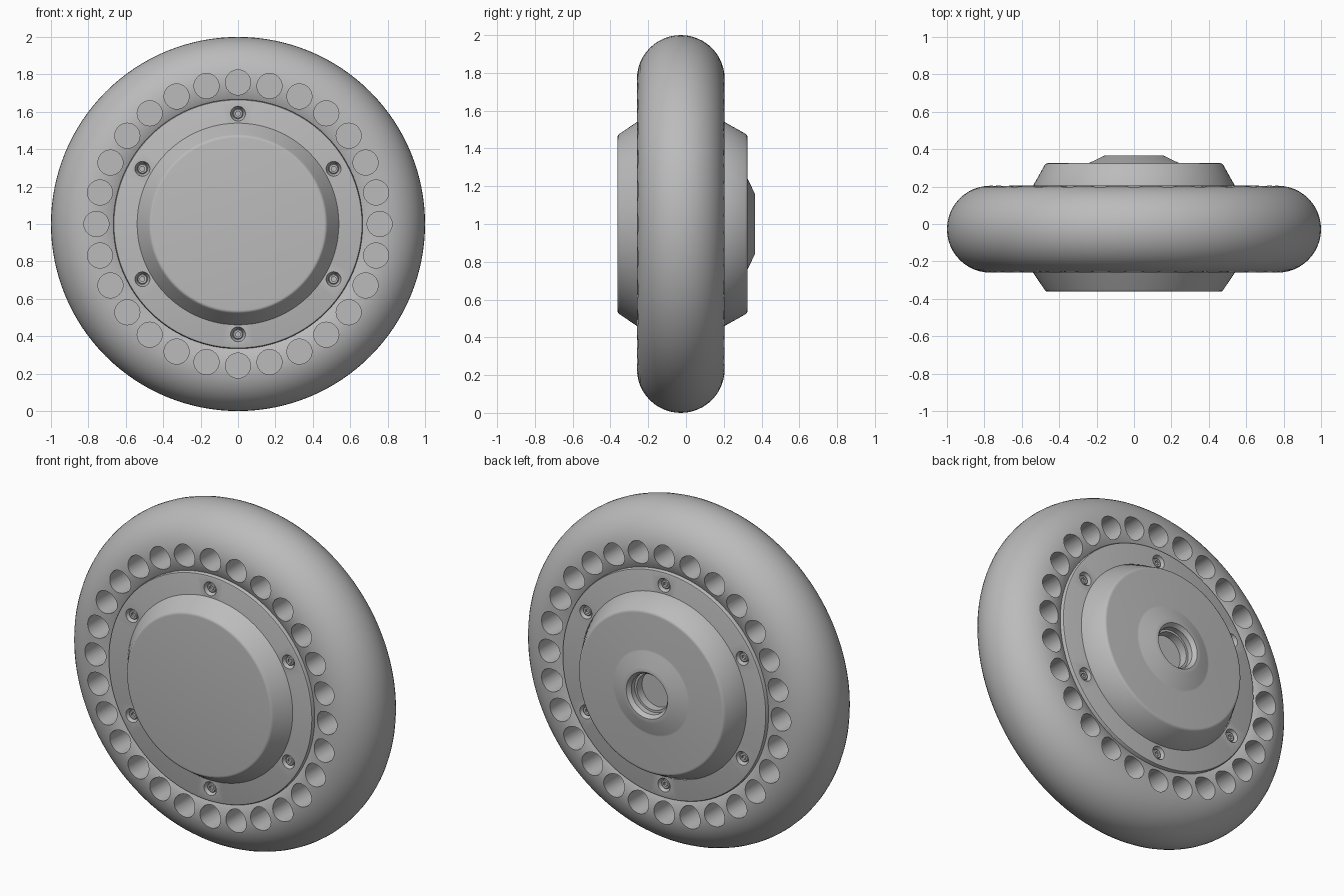
import bpy, bmesh, math
from mathutils import Matrix, Vector

cube = bpy.data.objects.get("Cube")
if cube:
    bpy.data.objects.remove(cube, do_unlink=True)

FRONT, BACK = -0.26, 0.205          # side planes of the tyre
MID, TUBE = (FRONT + BACK) / 2, (BACK - FRONT) / 2
RING = 1 - TUBE                     # radius of the tyre's centre line

grey = bpy.data.materials.new("satin grey")
grey.use_nodes = True
grey.diffuse_color = (0.5, 0.5, 0.5, 1)
grey.node_tree.nodes["Principled BSDF"].inputs["Base Color"].default_value = (0.5, 0.5, 0.5, 1)


def lathe(bm, profile, segs, centre=(0, 0, 1), closed=False):
    """Spin (radius, y) points about the y axis; radius 0 makes a pole."""
    centre = Vector(centre)
    rings = []
    for r, y in profile:
        if r == 0:
            rings.append([bm.verts.new(centre + Vector((0, y, 0)))] * segs)
            continue
        turn = [2 * math.pi * i / segs for i in range(segs)]
        rings.append([bm.verts.new(centre + Vector((r * math.sin(a), y, r * math.cos(a))))
                      for a in turn])
    pairs = list(zip(rings, rings[1:]))
    if closed:
        pairs.append((rings[-1], rings[0]))
    for a, b in pairs:
        for i in range(segs):
            j = (i + 1) % segs
            corners = list(dict.fromkeys((a[i], a[j], b[j], b[i])))
            bm.faces.new(corners)


def make(name, bm):
    bmesh.ops.recalc_face_normals(bm, faces=bm.faces)
    mesh = bpy.data.meshes.new(name)
    bm.to_mesh(mesh)
    bm.free()
    obj = bpy.data.objects.new(name, mesh)
    bpy.context.collection.objects.link(obj)
    mesh.materials.append(grey)
    return obj


def carve(obj, cutter):
    """Subtract the cutter, keep the result and drop the cutter."""
    mod = obj.modifiers.new("carve", 'BOOLEAN')
    mod.operation, mod.solver, mod.object = 'DIFFERENCE', 'EXACT', cutter
    deps = bpy.context.evaluated_depsgraph_get()
    result = bpy.data.meshes.new_from_object(obj.evaluated_get(deps))
    obj.modifiers.clear()
    obj.data = result
    bpy.data.objects.remove(cutter, do_unlink=True)


def smooth(obj, degrees=30):
    bpy.ops.object.select_all(action='DESELECT')
    obj.select_set(True)
    bpy.context.view_layer.objects.active = obj
    bpy.ops.object.shade_smooth_by_angle(angle=math.radians(degrees))


def around(count, radius):
    for i in range(count):
        a = 2 * math.pi * i / count
        yield radius * math.sin(a), 1 + radius * math.cos(a)


# Round tyre with a ring of blind holes on both sides
bm = bmesh.new()
steps = 48
lathe(bm, [(RING + TUBE * math.cos(2 * math.pi * i / steps),
            MID + TUBE * math.sin(2 * math.pi * i / steps)) for i in range(steps)],
      128, closed=True)
tyre = make("tyre", bm)

bm = bmesh.new()
for x, z in around(28, 0.757):
    for face, out in ((FRONT, -1), (BACK, 1)):
        top, floor = face + out * 0.05, face - out * 0.2
        lathe(bm, [(0, top), (0.067, top), (0.067, floor), (0, floor)], 32, (x, 0, z))
carve(tyre, make("hole_cutter", bm))
smooth(tyre)

# Rim plate filling the tyre, with countersunk screw seats on both sides
bm = bmesh.new()
lip = [(0.657, BACK), (0.663, BACK - 0.002), (0.667, BACK - 0.01)]
front_lip = [(r, 2 * MID - y) for r, y in reversed(lip)]
lathe(bm, [(0, BACK)] + lip + front_lip + [(0, FRONT)], 96)
rim = make("rim_plate", bm)

bm = bmesh.new()
for x, z in around(6, 0.59):
    for face, out in ((FRONT, -1), (BACK, 1)):
        lathe(bm, [(0, face + out * 0.01), (0.04, face + out * 0.01), (0.04, face - out * 0.004),
                   (0.028, face - out * 0.025), (0, face - out * 0.025)], 24, (x, 0, z))
carve(rim, make("screw_seat_cutter", bm))
smooth(rim)

# Screw heads with a hexagonal socket
for side, face, out in (("front", FRONT, -1), ("back", BACK, 1)):
    bm = bmesh.new()
    for x, z in around(6, 0.59):
        base, top = face - out * 0.027, face - out * 0.012
        lathe(bm, [(0.027, base), (0.027, top - out * 0.003), (0.023, top), (0.015, top)],
              24, (x, 0, z))
        lathe(bm, [(0.017, top), (0.014, top - out * 0.001), (0.014, base), (0, base)],
              6, (x, 0, z))
    smooth(make(side + "_screws", bm))

# Front hub cap: a tapered disc with a softened edge
bm = bmesh.new()
lathe(bm, [(0, -0.362), (0.46, -0.362), (0.468, -0.361), (0.474, -0.357),
           (0.479, -0.35), (0.54, FRONT + 0.001), (0.54, FRONT + 0.03), (0, FRONT + 0.03)], 96)
smooth(make("front_hub_cap", bm))

# Back hub cap: tapered disc, low conical boss and stepped axle bore
bm = bmesh.new()
lathe(bm, [(0, 0.26), (0.105, 0.26), (0.105, 0.31), (0.118, 0.31), (0.118, 0.342),
           (0.135, 0.365), (0.16, 0.365), (0.24, 0.326), (0.25, 0.325), (0.46, 0.325),
           (0.468, 0.324), (0.474, 0.32), (0.479, 0.313), (0.54, BACK - 0.001),
           (0.54, BACK - 0.03), (0, BACK - 0.03)], 96)
smooth(make("back_hub_cap", bm))
